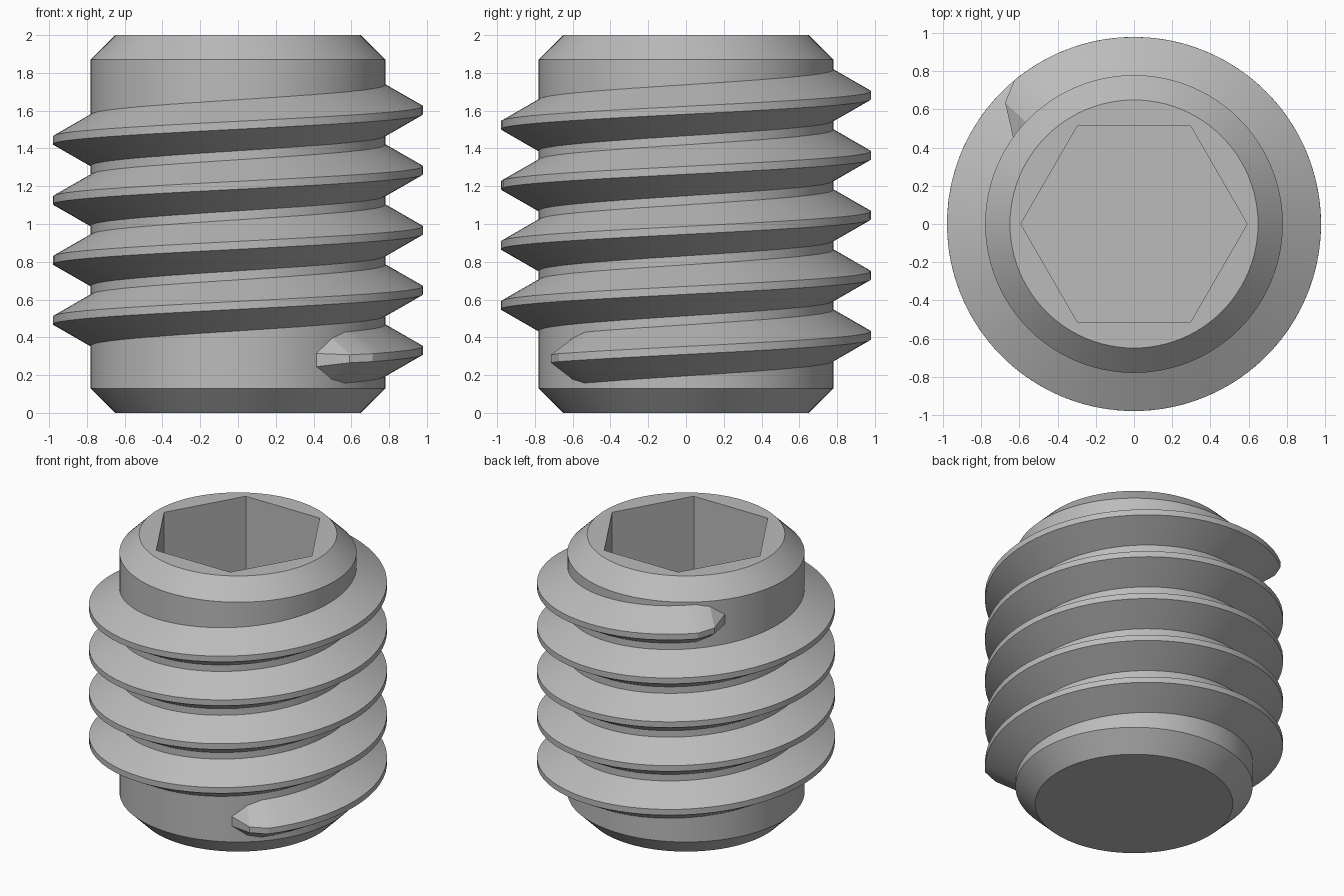
import bpy, bmesh
from math import radians, cos, sin, tan, pi
from mathutils import Vector, Matrix

cube = bpy.data.objects.get("Cube")
if cube:
    bpy.data.objects.remove(cube, do_unlink=True)

steel = bpy.data.materials.new("grey_steel")
steel.use_nodes = True
GREY = (0.5, 0.5, 0.5, 1)
steel.diffuse_color = GREY
steel.node_tree.nodes["Principled BSDF"].inputs["Base Color"].default_value = GREY

HEIGHT, BODY_R, END_R, CHAMFER = 2.0, 0.78, 0.65, 0.13
CREST_R, PITCH, CREST_W = 0.98, 0.3178, 0.042


def make_object(name, bm):
    bmesh.ops.recalc_face_normals(bm, faces=bm.faces)
    mesh = bpy.data.meshes.new(name)
    bm.to_mesh(mesh)
    bm.free()
    obj = bpy.data.objects.new(name, mesh)
    bpy.context.collection.objects.link(obj)
    mesh.materials.append(steel)
    return obj


def activate(obj):
    bpy.ops.object.select_all(action='DESELECT')
    obj.select_set(True)
    bpy.context.view_layer.objects.active = obj


def smooth(obj):
    activate(obj)
    bpy.ops.object.shade_smooth_by_angle(angle=radians(20))


# Chamfered body, turned from a profile
bm = bmesh.new()
profile = [(0, 0), (END_R, 0), (BODY_R, CHAMFER),
           (BODY_R, HEIGHT - CHAMFER), (END_R, HEIGHT), (0, HEIGHT)]
verts = [bm.verts.new((r, 0, z)) for r, z in profile]
edges = [bm.edges.new(pair) for pair in zip(verts, verts[1:])]
bmesh.ops.spin(bm, geom=verts + edges, cent=(0, 0, 0), axis=(0, 0, 1),
               angle=2 * pi, steps=96, use_merge=True)
bmesh.ops.remove_doubles(bm, verts=bm.verts, dist=1e-5)
bmesh.ops.dissolve_limit(bm, angle_limit=radians(0.1), verts=bm.verts, edges=bm.edges)
body = make_object("screw_body", bm)

# Hexagonal socket cut into the top
SOCKET_DEPTH = 0.8
bm = bmesh.new()
bmesh.ops.create_cone(bm, cap_ends=True, segments=6, radius1=0.593, radius2=0.593,
                      depth=2 * SOCKET_DEPTH, matrix=Matrix.Translation((0, 0, HEIGHT)))
# Put the corners on the x axis
corner = max(bm.verts, key=lambda v: v.co.x).co
if abs(corner.y) > 0.01:
    bmesh.ops.rotate(bm, verts=bm.verts, matrix=Matrix.Rotation(radians(30), 3, 'Z'))
cutter = make_object("socket_cutter", bm)
cutter.hide_render = True
cut = body.modifiers.new("socket", 'BOOLEAN')
cut.operation, cut.solver, cut.object = 'DIFFERENCE', 'EXACT', cutter
activate(body)
bpy.ops.object.modifier_apply(modifier=cut.name)
bpy.data.objects.remove(cutter, do_unlink=True)
smooth(body)

# Helical thread: a trapezoid section swept upward, tapered at both ends
START, END, STEPS = -43.4, 129.7 + 4 * 360, 320
ROOT_W = CREST_W + 2 * (CREST_R - BODY_R) * tan(radians(30))
TAPER = [(7, 0.928, 0.22, CREST_W), (14.5, BODY_R + 0.002, 0.07, 0.07)]
stations = [(START + (END - START) * i / STEPS, CREST_R, ROOT_W, CREST_W)
            for i in range(STEPS + 1)]
stations = ([(START - a, r, w, c) for a, r, w, c in reversed(TAPER)] + stations
            + [(END + a, r, w, c) for a, r, w, c in TAPER])

bm = bmesh.new()
SINK = 0.01
rings = []
for angle, crest_r, root_w, crest_w in stations:
    a = radians(angle)
    mid = 0.331 + PITCH * angle / 360
    root_r = BODY_R - 0.002
    section = [(root_r - SINK, -root_w / 2), (root_r, -root_w / 2), (crest_r, -crest_w / 2),
               (crest_r, crest_w / 2), (root_r, root_w / 2), (root_r - SINK, root_w / 2)]
    rings.append([bm.verts.new((r * cos(a), r * sin(a), mid + h)) for r, h in section])
for low, high in zip(rings, rings[1:]):
    for i in range(len(low)):
        j = (i + 1) % len(low)
        bm.faces.new((low[i], low[j], high[j], high[i]))
bm.faces.new(rings[0])
bm.faces.new(rings[-1])
smooth(make_object("screw_thread", bm))
